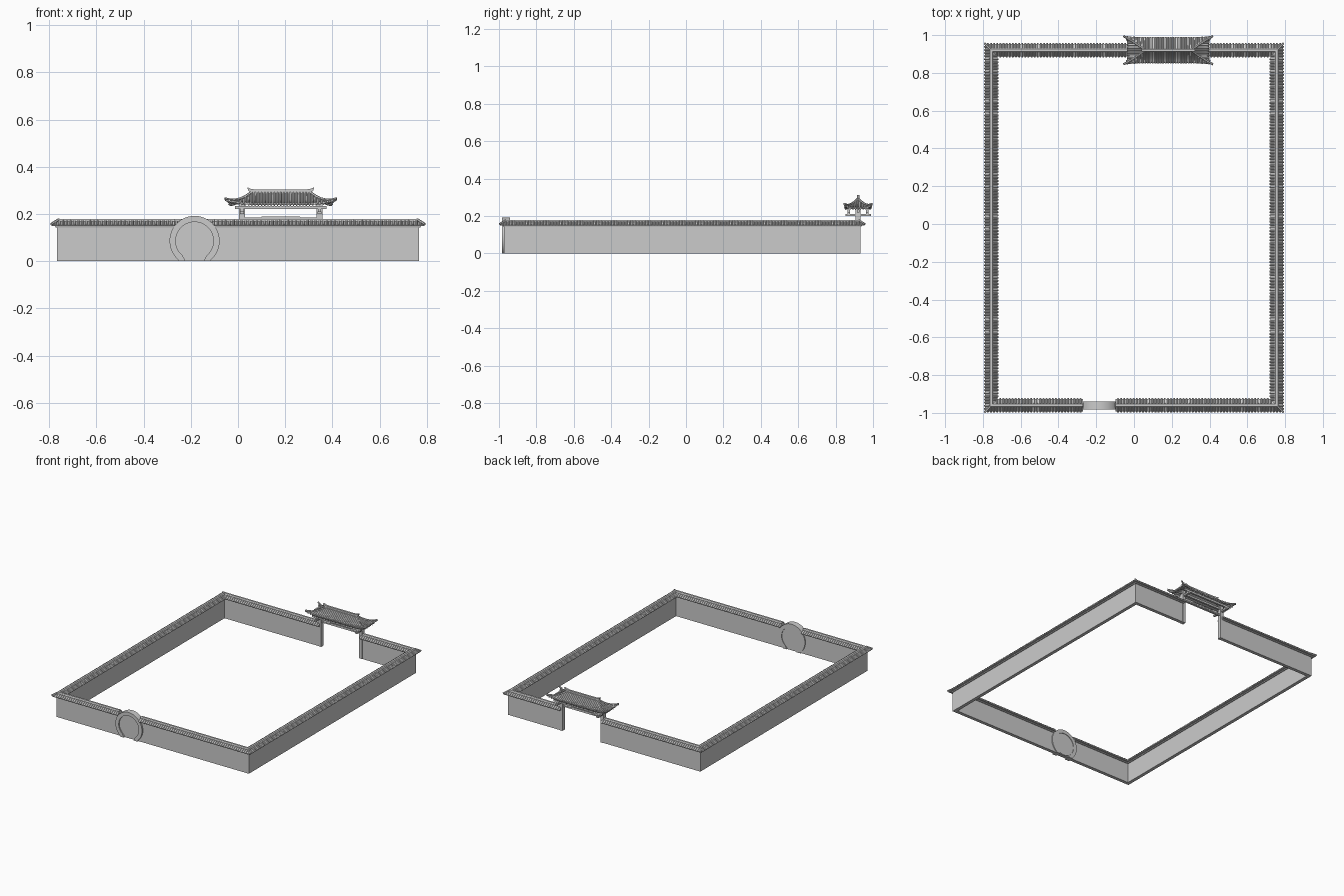
import bpy, bmesh, math
from mathutils import Vector

if "Cube" in bpy.data.objects:
    bpy.data.objects.remove(bpy.data.objects["Cube"])

UP = Vector((0, 0, 1))
YB, YF, XW = 0.92, -0.96, 0.755      # wall centre lines
GX, MX, MZ = 0.181, -0.184, 0.086    # gate centre, moon gate centre


def finish(bm, name, smooth=None):
    bmesh.ops.recalc_face_normals(bm, faces=bm.faces)
    me = bpy.data.meshes.new(name)
    bm.to_mesh(me)
    bm.free()
    ob = bpy.data.objects.new(name, me)
    bpy.context.collection.objects.link(ob)
    if smooth:
        bpy.context.view_layer.objects.active = ob
        ob.select_set(True)
        bpy.ops.object.shade_smooth_by_angle(angle=math.radians(smooth))
        ob.select_set(False)
    return ob


def loft(bm, rings):
    vs = [[bm.verts.new(p) for p in r] for r in rings]
    n = len(vs[0])
    for a, b in zip(vs, vs[1:]):
        for i in range(n):
            bm.faces.new((a[i], a[(i + 1) % n], b[(i + 1) % n], b[i]))
    bm.faces.new(vs[0])
    bm.faces.new(vs[-1])


def tube(bm, pts, r, n=6):
    pts = [Vector(p) for p in pts]
    rings = []
    for i, p in enumerate(pts):
        t = (pts[min(i + 1, len(pts) - 1)] - pts[max(i - 1, 0)]).normalized()
        a = t.cross(UP).normalized()
        b = a.cross(t)
        rings.append([p + r * (a * math.cos(k * math.tau / n) + b * math.sin(k * math.tau / n))
                      for k in range(n)])
    loft(bm, rings)


def box(bm, x0, x1, y0, y1, z0, z1):
    loft(bm, [[(x0, y0, z), (x1, y0, z), (x1, y1, z), (x0, y1, z)] for z in (z0, z1)])


def sweep(bm, path, profile):
    # profile of (offset, z) along a right-angled path, with mitred corners
    path = [Vector((x, y, 0)) for x, y in path]
    norms = [(b - a).normalized().cross(UP) for a, b in zip(path, path[1:])]
    rings = []
    for i, p in enumerate(path):
        n = norms[0] if i == 0 else norms[-1] if i == len(path) - 1 else norms[i - 1] + norms[i]
        rings.append([p + n * o + UP * z for o, z in profile])
    loft(bm, rings)


def extrude_y(bm, outline, y0, y1):
    loft(bm, [[(x, y, z) for x, z in outline] for y in (y0, y1)])


# Walls and their tiled copings, one run on each side of the gates
WALL = [(-.012, 0), (.012, 0), (.012, .152), (-.012, .152)]
COPING = [(-.018, .143), (.018, .143), (.02, .149), (.033, .149), (.033, .153), (.01, .168),
          (-.01, .168), (-.033, .153), (-.033, .149), (-.02, .149)]
RIDGE = [(-.011, .164), (.011, .164), (.011, .173), (.007, .179), (-.007, .179), (-.011, .173)]
for side, gate_x, moon_x in (("right", GX + .164, MX + .085), ("left", GX - .164, MX - .085)):
    sx = 1 if side == "right" else -1
    mid = [(sx * XW, YB), (sx * XW, YF)]
    bm = bmesh.new()
    sweep(bm, [(gate_x, YB)] + mid + [(MX, YF)], WALL)
    finish(bm, side + "_wall")
    path = [(gate_x, YB)] + mid + [(moon_x, YF)]
    for name, prof in (("coping", COPING), ("coping_ridge", RIDGE)):
        bm = bmesh.new()
        sweep(bm, path, prof)
        finish(bm, side + "_" + name)
    bm = bmesh.new()
    for i in range(3):
        a, b = Vector((*path[i], 0)), Vector((*path[i + 1], 0))
        d, L = (b - a).normalized(), (b - a).length
        n = d.cross(UP)
        count = round((L + .07) / .0165)
        for k in range(count + 1):
            s = -.035 + (L + .07) * k / count
            for sg in (1, -1):
                outer = sg == -sx
                o0, o1 = .01, .036
                for e, corner in ((-s, i > 0), (s - L, i < 2)):   # distance past each end
                    if not corner:
                        o1 = 0 if e > 0 else o1
                    elif outer:
                        o0 = max(o0, e)
                    else:
                        o1 = min(o1, -e)
                if o1 - o0 > .005:
                    tube(bm, [a + d * s + n * sg * o + UP * (.1765 - .65 * o) for o in (o0, o1)], .005)
    # corner hip rolls
    for x, y in mid:
        sy = 1 if y > 0 else -1
        tube(bm, [(x + sx * o, y + sy * o, .179 - .62 * o) for o in (.004, .036)], .006)
    finish(bm, side + "_coping_tiles", 50)

# Moon gate: keyhole ring and closed round panel
def arc(r, a0, n=48):
    return [(MX + r * math.cos(a0 + (math.pi - 2 * a0) * k / n),
             MZ + r * math.sin(a0 + (math.pi - 2 * a0) * k / n)) for k in range(n + 1)]

bm = bmesh.new()
ro, ri = arc(.106, math.radians(-50)), arc(.08, math.radians(-50))
outline_o = [(MX + .072, 0)] + ro + [(MX - .072, 0)]
outline_i = [(MX + .038, 0)] + ri + [(MX - .038, 0)]
loft(bm, [[(o[0], -.983, o[1]), (o[0], -.941, o[1]), (i[0], -.941, i[1]), (i[0], -.983, i[1])]
          for o, i in zip(outline_o, outline_i)])
finish(bm, "moon_gate_ring", 40)
bm = bmesh.new()
extrude_y(bm, [(MX + .083 * math.cos(k * math.tau / 48), MZ + .083 * math.sin(k * math.tau / 48))
               for k in range(48)], YF - .015, YF + .015)
finish(bm, "moon_gate_panel", 40)

# Roofed gate: posts and beams
bm = bmesh.new()
for s in (1, -1):
    x = GX + s * .164
    box(bm, x - .012, x + .012, YB - .014, YB + .014, 0, .245)
finish(bm, "gate_posts")
bm = bmesh.new()
box(bm, GX - .164, GX + .164, YB - .008, YB + .008, .174, .184)
extrude_y(bm, [(GX - .09, .18), (GX + .09, .18), (GX + .08, .19), (GX - .08, .19)], YB - .01, YB + .01)
for y in (-.05, 0, .05):
    box(bm, GX - .193, GX + .193, YB + y - .007, YB + y + .007, .22, .234)
for s in (1, -1):
    x = GX + s * .164
    box(bm, x - .008, x + .008, YB - .068, YB + .068, .2, .211)
    for y in (-.05, .05):
        box(bm, x - .007, x + .007, YB + y - .007, YB + y + .007, .205, .222)
finish(bm, "gate_beams")

# Gate roof: curved hip surface with upturned corners
R, E, D, ZR, ZE = .12, .215, .068, .292, .243

def roof_pt(s, t, end, sign, dz=0):
    hx = R + (E - R) * t
    x, y = (hx, s * D * t) if end else (s * hx, D * t)
    c = abs(s) ** 6 * t ** 3
    z = ZE + (ZR - ZE) * max(0.0, 1 - t) ** 1.6 + .018 * c + dz
    f = sign * (1 + .1 * c)
    return Vector((GX + x * f, YB + y * f, z))

bm = bmesh.new()
for end in (0, 1):
    for sg in (1, -1):
        g = [[bm.verts.new(roof_pt(i / 12 - 1, j / 6, end, sg)) for i in range(25)]
             for j in range(7)]
        for j in range(6):
            for i in range(24):
                bm.faces.new((g[j][i], g[j][i + 1], g[j + 1][i + 1], g[j + 1][i]))
bmesh.ops.remove_doubles(bm, verts=bm.verts, dist=1e-5)
roof = finish(bm, "gate_roof", 40)
m = roof.modifiers.new("thickness", 'SOLIDIFY')
m.thickness, m.offset = .005, -1

# Gate tile rolls above and rafters below
for name, dz, r, step in (("gate_roof_tiles", .002, .0045, .0135), ("gate_rafters", -.007, .003, .0135)):
    bm = bmesh.new()
    for end, half in ((0, E), (1, D)):
        n = int(half / step)
        for k in range(-n, n + 1):
            q = k * step
            t0 = abs(q) / D if end else max(0, (abs(q) - R) / (E - R))
            t0 = max(t0, .04)
            if t0 > .96:
                continue
            for sg in (1, -1):
                pts = []
                for j in range(6):
                    t = t0 + (1.02 - t0) * j / 5
                    w = D * t if end else R + (E - R) * t
                    pts.append(roof_pt(q / w, t, end, sg, dz))
                tube(bm, pts, r)
    finish(bm, name, 50)

# Gate hip ridges and main ridge with raised ends
bm = bmesh.new()
for s in (1, -1):
    for sg in (1, -1):
        tube(bm, [roof_pt(s, j / 8, 0, sg, .004) for j in range(9)], .006)
half = [(0, .303), (.1, .303), (.125, .306), (.142, .313), (.138, .3), (.125, .285)]
extrude_y(bm, [(GX + x, z) for x, z in half] + [(GX - x, z) for x, z in reversed(half[1:])],
          YB - .007, YB + .007)
finish(bm, "gate_ridges", 40)
